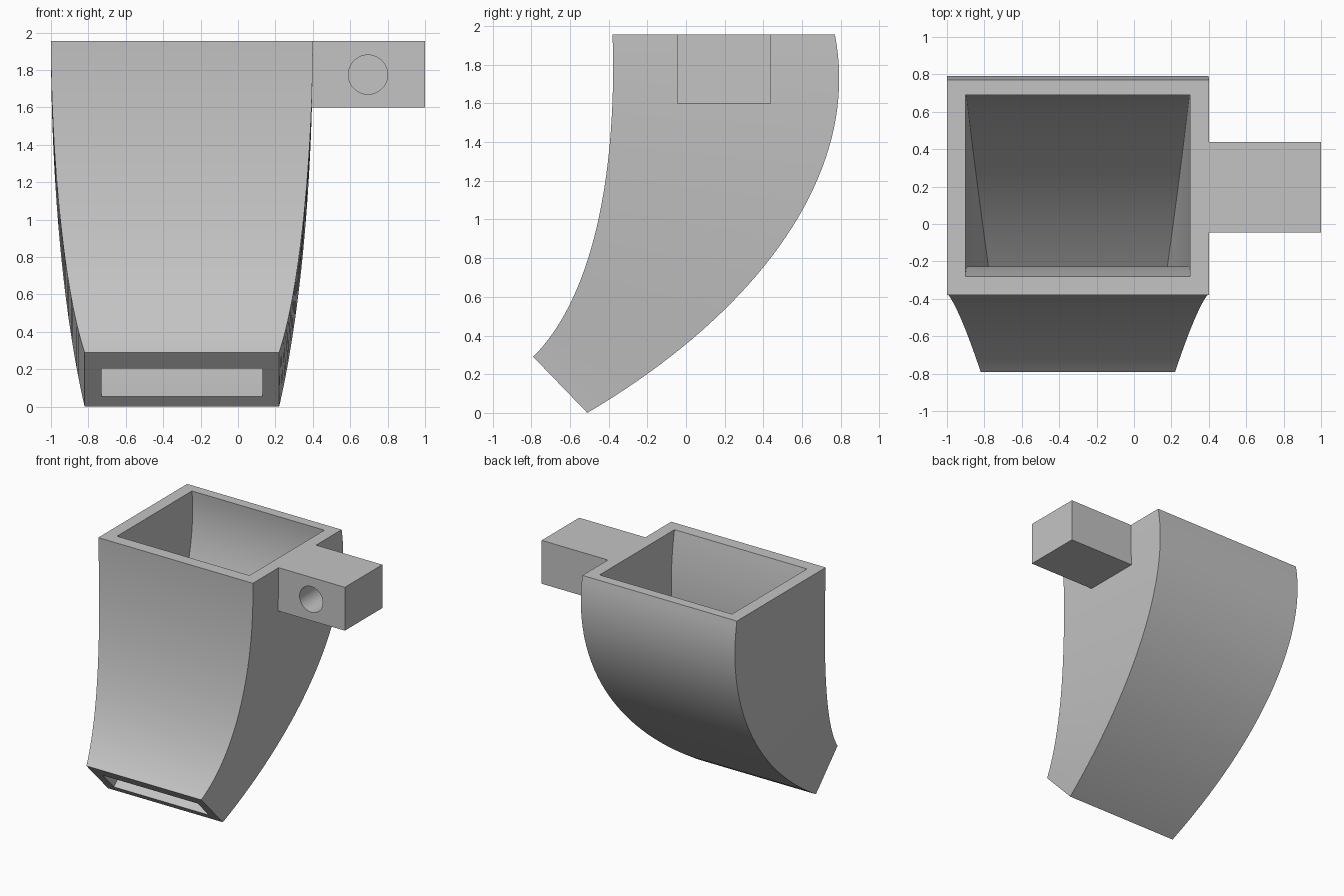
import bpy
import bmesh
from math import radians
from mathutils import Vector

cube = bpy.data.objects.get("Cube")
if cube:
    bpy.data.objects.remove(cube, do_unlink=True)

grey = bpy.data.materials.new("plain grey")
grey.use_nodes = True
grey.diffuse_color = (0.55, 0.55, 0.55, 1)
grey.node_tree.nodes["Principled BSDF"].inputs["Base Color"].default_value = grey.diffuse_color

TOP = 1.955
CENTRE_X = -0.3
STEPS = 40


def bezier(points, t):
    a, b, c, d = (Vector(p) for p in points)
    s = 1 - t
    return a * s**3 + b * 3 * s * s * t + c * 3 * s * t * t + d * t**3


def smooth(obj):
    bpy.ops.object.select_all(action='DESELECT')
    obj.select_set(True)
    bpy.context.view_layer.objects.active = obj
    bpy.ops.object.shade_smooth_by_angle(angle=radians(30))


def add_object(name, bm):
    bmesh.ops.recalc_face_normals(bm, faces=bm.faces)
    mesh = bpy.data.meshes.new(name)
    bm.to_mesh(mesh)
    bm.free()
    mesh.materials.append(grey)
    obj = bpy.data.objects.new(name, mesh)
    bpy.context.collection.objects.link(obj)
    return obj


# Curved funnel: front and back side profiles as (y, z)
FRONT = [(-0.38, TOP), (-0.36, 1.4), (-0.43, 0.65), (-0.79, 0.29)]
BACK = [(0.77, TOP), (0.91, 1.24), (0.37, 0.52), (-0.51, 0)]


def ring(bm, t, inner):
    f, b = bezier(FRONT, t), bezier(BACK, t)
    half = 0.7 - 0.18 * t * t
    if inner:
        f, b = f.lerp(b, 0.087 + 0.206 * t), b.lerp(f, 0.07 + 0.12 * t)
        half -= 0.1 - 0.01 * t
    return [bm.verts.new((CENTRE_X + sx * half, p.x, p.y))
            for sx, p in ((-1, f), (1, f), (1, b), (-1, b))]


bm = bmesh.new()
outer, inner = ([ring(bm, i / STEPS, flag) for i in range(STEPS + 1)]
                for flag in (False, True))
# Outer wall, inner wall, then the two rims joining them
pairs = list(zip(outer, outer[1:])) + list(zip(inner, inner[1:]))
pairs += [(outer[0], inner[0]), (outer[-1], inner[-1])]
for r1, r2 in pairs:
    for k in range(4):
        n = (k + 1) % 4
        bm.faces.new((r1[k], r1[n], r2[n], r2[k]))
smooth(add_object("curved_funnel", bm))

# Side mounting block
bm = bmesh.new()
bmesh.ops.create_cube(bm, size=1)
bmesh.ops.scale(bm, vec=(0.61, 0.485, 0.355), verts=bm.verts)
bmesh.ops.translate(bm, vec=(0.695, 0.197, TOP - 0.1775), verts=bm.verts)
block = add_object("mounting_block", bm)

# Blind round hole bored into the front of the block
bpy.ops.mesh.primitive_cylinder_add(vertices=48, radius=0.105, depth=0.7,
                                    location=(0.695, -0.05, 1.775),
                                    rotation=(radians(90), 0, 0))
cutter = bpy.context.object
cutter.name = "hole_cutter"
cutter.hide_render = True
cutter.data.materials.append(grey)
bore = block.modifiers.new("hole", 'BOOLEAN')
bore.operation = 'DIFFERENCE'
bore.solver = 'EXACT'
bore.object = cutter
bpy.context.view_layer.objects.active = block
bpy.ops.object.modifier_apply(modifier=bore.name)
bpy.data.objects.remove(cutter, do_unlink=True)
smooth(block)
